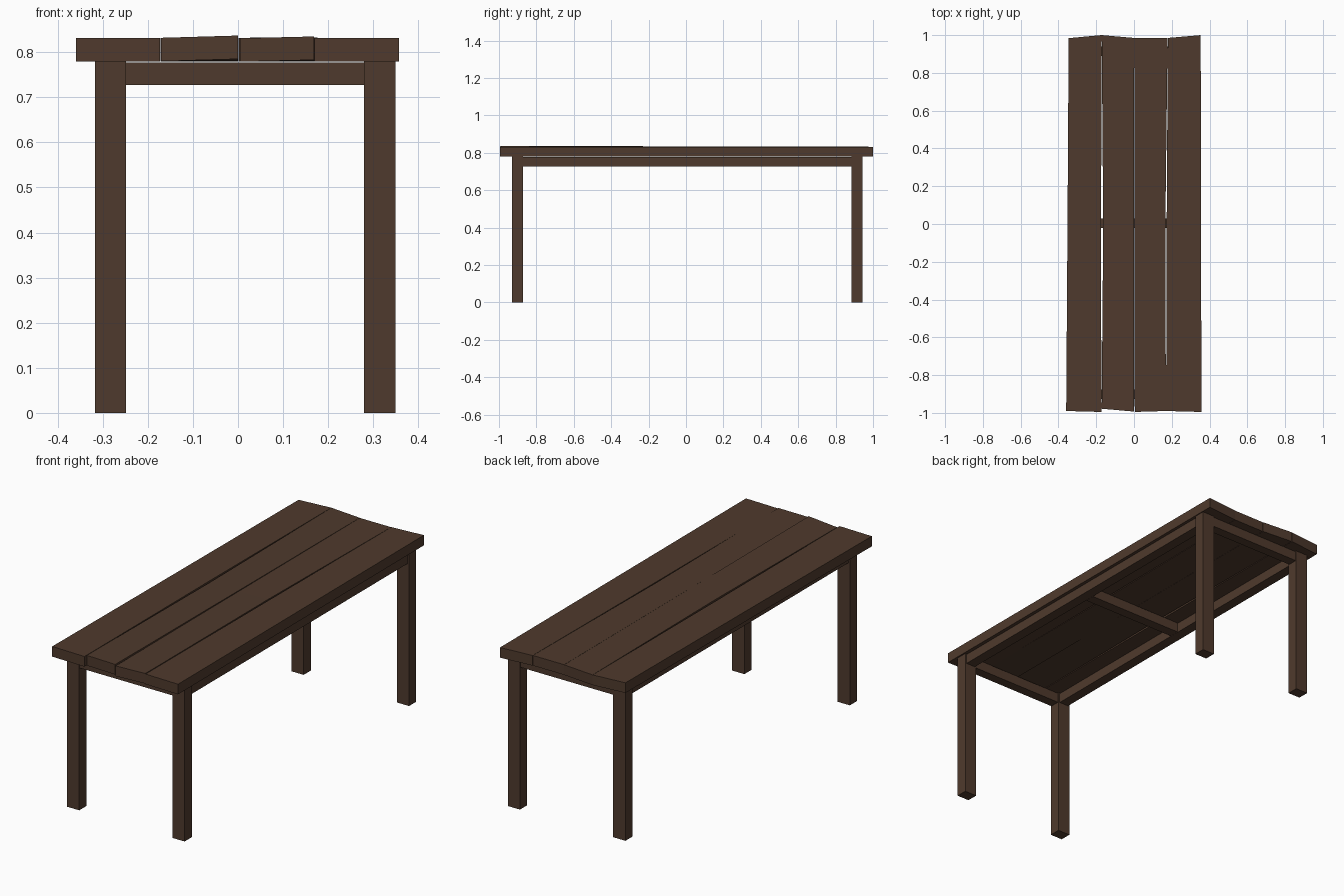
import bpy
import bmesh

old = bpy.data.objects.get("Cube")
if old:
    bpy.data.objects.remove(old, do_unlink=True)

wood = bpy.data.materials.new("dark brown wood")
wood.use_nodes = True
brown = (0.078, 0.042, 0.026, 1)
wood.diffuse_color = brown
wood.node_tree.nodes["Principled BSDF"].inputs["Base Color"].default_value = brown


def finish(name, bm):
    bmesh.ops.recalc_face_normals(bm, faces=bm.faces)
    mesh = bpy.data.meshes.new(name)
    bm.to_mesh(mesh)
    bm.free()
    mesh.materials.append(wood)
    obj = bpy.data.objects.new(name, mesh)
    bpy.context.collection.objects.link(obj)
    return obj


def box(name, xs, ys, zs):
    bm = bmesh.new()
    bmesh.ops.create_cube(bm, size=1)
    for v in bm.verts:
        v.co = [a + (b - a) * (c + 0.5) for (a, b), c in zip((xs, ys, zs), v.co)]
    return finish(name, bm)


def plank(name, stations, thickness=0.052):
    """Loft a board; a station is left and right (x, y, top height)."""
    bm = bmesh.new()
    rings = []
    for left, right in stations:
        corners = [(x, y, z - drop) for drop, side in ((0, (left, right)), (thickness, (right, left)))
                   for x, y, z in side]
        rings.append([bm.verts.new(c) for c in corners])
    for a, b in zip(rings, rings[1:]):
        for i in range(4):
            j = (i + 1) % 4
            bm.faces.new((a[i], a[j], b[j], b[i]))
    bm.faces.new(rings[0])
    bm.faces.new(rings[-1])
    return finish(name, bm)


# Legs
leg_x = {"right": (-0.317, -0.248), "left": (0.28, 0.349)}
leg_y = {"front": (-0.93, -0.872), "back": (0.885, 0.943)}
for side, xs in leg_x.items():
    for end, ys in leg_y.items():
        box(f"{end}_{side}_leg", xs, ys, (0, 0.78))

# Long rails and cross beams under the top
rail_z = (0.727, 0.777)
for side, (a, b) in leg_x.items():
    box(f"{side}_rail", (a + 0.008, b - 0.008), (-0.872, 0.885), rail_z)
for end, (a, b) in leg_y.items():
    box(f"{end}_beam", (-0.248, 0.28), (a + 0.004, b - 0.004), rail_z)
box("middle_beam", (-0.255, 0.287), (-0.022, 0.03), rail_z)

# Uneven top planks, each from front to back
plank("plank_1", [
    ((-0.359, -0.99, 0.832), (-0.173, -0.995, 0.832)),
    ((-0.352, 0, 0.832), (-0.174, 0, 0.832)),
    ((-0.346, 0.984, 0.832), (-0.172, 1.0, 0.832))])
plank("plank_2", [
    ((-0.171, -0.978, 0.832), (0.0, -0.993, 0.837)),
    ((-0.163, 0, 0.832), (0.0, 0, 0.834)),
    ((-0.171, 1.0, 0.832), (0.0, 0.985, 0.832))])
plank("plank_3", [
    ((0.004, -0.995, 0.831), (0.169, -0.99, 0.835)),
    ((0.003, 0, 0.832), (0.166, 0, 0.833)),
    ((0.001, 0.984, 0.832), (0.178, 0.984, 0.832))])
plank("plank_4", [
    ((0.17, -0.99, 0.832), (0.357, -0.995, 0.832)),
    ((0.173, 0, 0.832), (0.355, 0, 0.832)),
    ((0.179, 0.985, 0.832), (0.353, 1.0, 0.832))])
